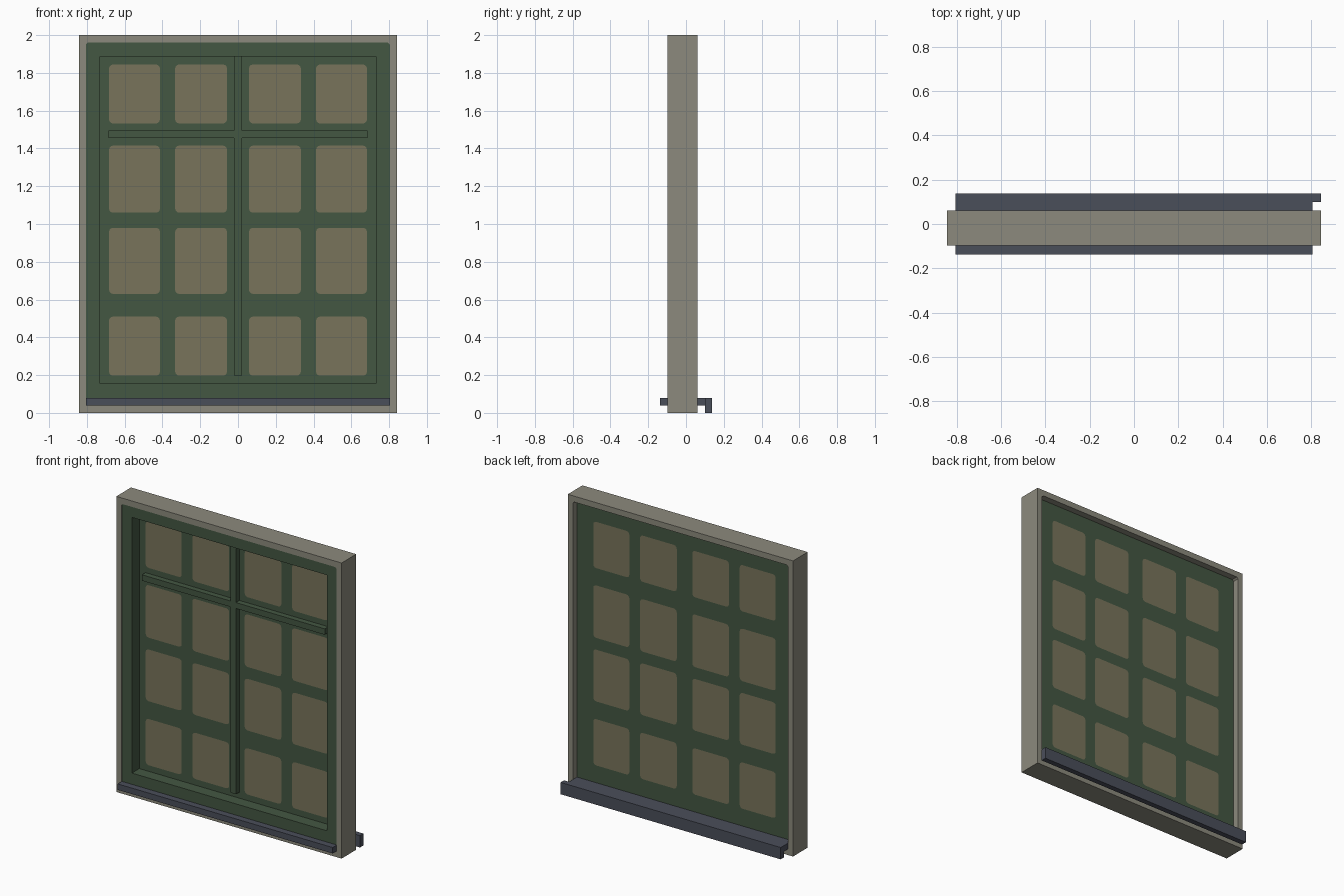
import bpy, bmesh, math
from mathutils import Matrix

cube = bpy.data.objects.get("Cube")
if cube:
    bpy.data.objects.remove(cube, do_unlink=True)


def material(name, rgb):
    """Flat material from an 8-bit sRGB colour, stored as linear values."""
    lin = [((c / 255 + 0.055) / 1.055) ** 2.4 for c in rgb] + [1.0]
    m = bpy.data.materials.new(name)
    m.use_nodes = True
    m.diffuse_color = lin
    bsdf = next(n for n in m.node_tree.nodes if n.type == 'BSDF_PRINCIPLED')
    bsdf.inputs["Base Color"].default_value = lin
    return m


stone = material("warm grey", (140, 138, 125))
green = material("dark green", (68, 87, 66))
tan = material("dull tan", (121, 116, 91))
slate = material("slate blue", (74, 78, 90))


def rect(x0, x1, z0, z1, r=0.0, steps=3):
    """Rectangle outline with optional rounded corners."""
    if r == 0:
        return [(x0, z0), (x1, z0), (x1, z1), (x0, z1)]
    centres = [(x1 - r, z1 - r), (x0 + r, z1 - r), (x0 + r, z0 + r), (x1 - r, z0 + r)]
    pts = []
    for i, (cx, cz) in enumerate(centres):
        for k in range(steps + 1):
            a = math.pi / 2 * (i + k / steps)
            pts.append((cx + r * math.cos(a), cz + r * math.sin(a)))
    return pts


def slab(name, loops, y0, y1, mat):
    """Outline in the x-z plane, inner loops as holes, given depth from y0 to y1."""
    curve = bpy.data.curves.new(name, 'CURVE')
    curve.dimensions = '2D'
    curve.fill_mode = 'BOTH'
    curve.extrude = (y1 - y0) / 2
    for pts in loops:
        s = curve.splines.new('POLY')
        s.points.add(len(pts) - 1)
        for p, (x, z) in zip(s.points, pts):
            p.co = (x, z, 0, 1)
        s.use_cyclic_u = True
    tmp = bpy.data.objects.new(name + " outline", curve)
    bpy.context.collection.objects.link(tmp)
    dg = bpy.context.evaluated_depsgraph_get()
    me = bpy.data.meshes.new_from_object(tmp.evaluated_get(dg))
    bpy.data.objects.remove(tmp, do_unlink=True)
    bpy.data.curves.remove(curve)
    me.transform(Matrix.Translation((0, (y0 + y1) / 2, 0)) @ Matrix.Rotation(math.pi / 2, 4, 'X'))
    bm = bmesh.new()
    bm.from_mesh(me)
    bmesh.ops.remove_doubles(bm, verts=bm.verts, dist=1e-5)
    bmesh.ops.recalc_face_normals(bm, faces=bm.faces)
    for f in bm.faces:
        f.smooth = False
    bm.to_mesh(me)
    bm.free()
    me.name = name
    me.materials.clear()
    me.materials.append(mat)
    ob = bpy.data.objects.new(name, me)
    bpy.context.collection.objects.link(ob)
    return ob


# Outer frame around the opening
opening = rect(-0.805, 0.805, 0.04, 1.96, 0.01, 1)
slab("outer_frame", [rect(-0.843, 0.843, 0, 2), opening], -0.097, 0.06, stone)

# Green sash with its recessed opening
slab("sash", [opening, rect(-0.73, 0.73, 0.156, 1.886)], -0.092, -0.012, green)

# Glazed panel: a grid of rounded panes set flush in the green backing
columns = [(-0.683, -0.413), (-0.333, -0.058), (0.058, 0.333), (0.413, 0.683)]
rows = [(0.197, 0.51), (0.63, 0.98), (1.06, 1.415), (1.532, 1.845)]
panes = [rect(*c, *r, 0.022) for r in rows for c in columns]
slab("panel", [opening] + panes, -0.012, 0.016, green)
for i, pane in enumerate(panes):
    slab(f"pane_{i + 1}", [pane], -0.012, 0.016, tan)

# Glazing bars: one upright with a crossbar
w, arm, low, high, z0, z1 = 0.02, 0.685, 0.197, 1.886, 1.454, 1.494
half = [(w, low), (w, z0), (arm, z0), (arm, z1), (w, z1), (w, high)]
slab("glazing_bars", [half + [(-x, z) for x, z in reversed(half)]], -0.05, -0.012, green)

# Sill running through the frame, and the drip edge behind it
slab("sill", [rect(-0.805, 0.805, 0.04, 0.08)], -0.137, 0.1, slate)
slab("drip_edge", [rect(-0.805, 0.843, 0, 0.08)], 0.1, 0.137, slate)
